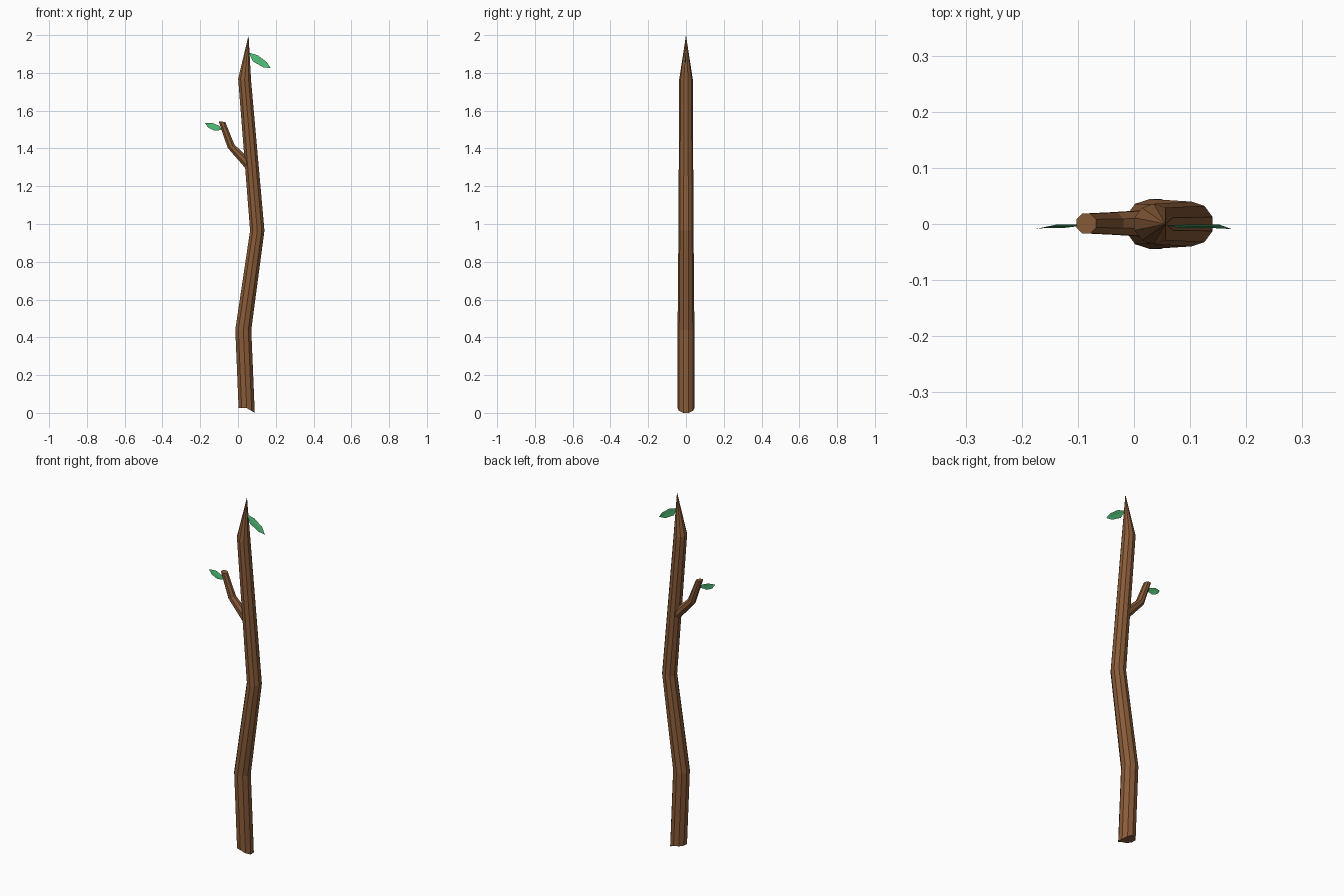
import bpy, bmesh, math
from mathutils import Vector

if "Cube" in bpy.data.objects:
    bpy.data.objects.remove(bpy.data.objects["Cube"])


def material(name, color):
    m = bpy.data.materials.new(name)
    m.diffuse_color = color
    m.use_nodes = True
    m.node_tree.nodes["Principled BSDF"].inputs["Base Color"].default_value = m.diffuse_color
    return m


bark = material("bark", (0.25, 0.105, 0.04, 1))
green = material("leaf_green", (0.08, 0.5, 0.18, 1))


def finish(name, bm, mat):
    bmesh.ops.recalc_face_normals(bm, faces=bm.faces)
    me = bpy.data.meshes.new(name)
    bm.to_mesh(me)
    bm.free()
    me.materials.append(mat)
    ob = bpy.data.objects.new(name, me)
    bpy.context.collection.objects.link(ob)
    return ob


def ring(bm, x, y, z, r, n, tilt=0.0):
    # ring leaning about the y axis by tilt
    out = []
    for i in range(n):
        a = 2 * math.pi * (i + 0.5) / n
        u = r * math.cos(a)
        out.append(bm.verts.new((x + u * math.cos(tilt), y + r * math.sin(a),
                                 z + u * math.sin(tilt))))
    return out


def bridge(bm, a, b):
    for i in range(len(a)):
        j = (i + 1) % len(a)
        bm.faces.new((a[i], a[j], b[j], b[i]))


def fan(bm, loop, point):
    c = bm.verts.new(point)
    for i in range(len(loop)):
        bm.faces.new((loop[i], loop[(i + 1) % len(loop)], c))


# crooked trunk with a sharpened tip and a snapped lower end
bm = bmesh.new()
path = [(0.046, 0, 0.025, 0.045, 0), (0.028, 0, 0.44, 0.0445, 0),
        (0.102, 0, 0.965, 0.040, 0), (0.035, 0, 1.765, 0.036, -0.1)]
loops = [ring(bm, x, y, z, r, 10, t) for x, y, z, r, t in path]
for v in loops[0]:
    v.co.z -= max(0, v.co.x - 0.05) / 0.039 * 0.025
for a, b in zip(loops, loops[1:]):
    bridge(bm, a, b)
fan(bm, loops[0], (0.046, 0, 0.027))
fan(bm, loops[-1], (0.056, 0, 2.0))
finish("trunk", bm, bark)

# side branch
bm = bmesh.new()
path = [(0.065, 0.001, 1.305, 0.028, 0.7), (-0.037, 0.001, 1.412, 0.0215, 0.45),
        (-0.085, 0.001, 1.542, 0.019, -0.1)]
loops = [ring(bm, x, y, z, r, 8, t) for x, y, z, r, t in path]
for a, b in zip(loops, loops[1:]):
    bridge(bm, a, b)
bm.faces.new(loops[0])
bm.faces.new(loops[-1])
finish("branch", bm, bark)


# leaves: shallow blades creased along the midrib
def leaf(name, base, tip, upper, lower):
    bm = bmesh.new()
    mk = lambda x, y, z: bm.verts.new((x, y, z))
    b, t = mk(base[0], -0.002, base[1]), mk(tip[0], -0.009, tip[1])
    prev = None
    for (ux, uz), (lx, lz) in zip(upper, lower):
        row = (mk(ux, -0.001, uz), mk((ux + lx) / 2, -0.005, (uz + lz) / 2), mk(lx, -0.007, lz))
        if prev is None:
            bm.faces.new((b, row[0], row[1]))
            bm.faces.new((b, row[1], row[2]))
        else:
            bm.faces.new((prev[0], row[0], row[1], prev[1]))
            bm.faces.new((prev[1], row[1], row[2], prev[2]))
        prev = row
    bm.faces.new((prev[0], t, prev[1]))
    bm.faces.new((prev[1], t, prev[2]))
    finish(name, bm, green)


leaf("top_leaf", (0.055, 1.908), (0.174, 1.825),
     [(0.105, 1.893), (0.152, 1.857)], [(0.08, 1.86), (0.135, 1.829)])
leaf("branch_leaf", (-0.085, 1.498), (-0.176, 1.536),
     [(-0.10, 1.520), (-0.138, 1.536)], [(-0.125, 1.494), (-0.158, 1.51)])
